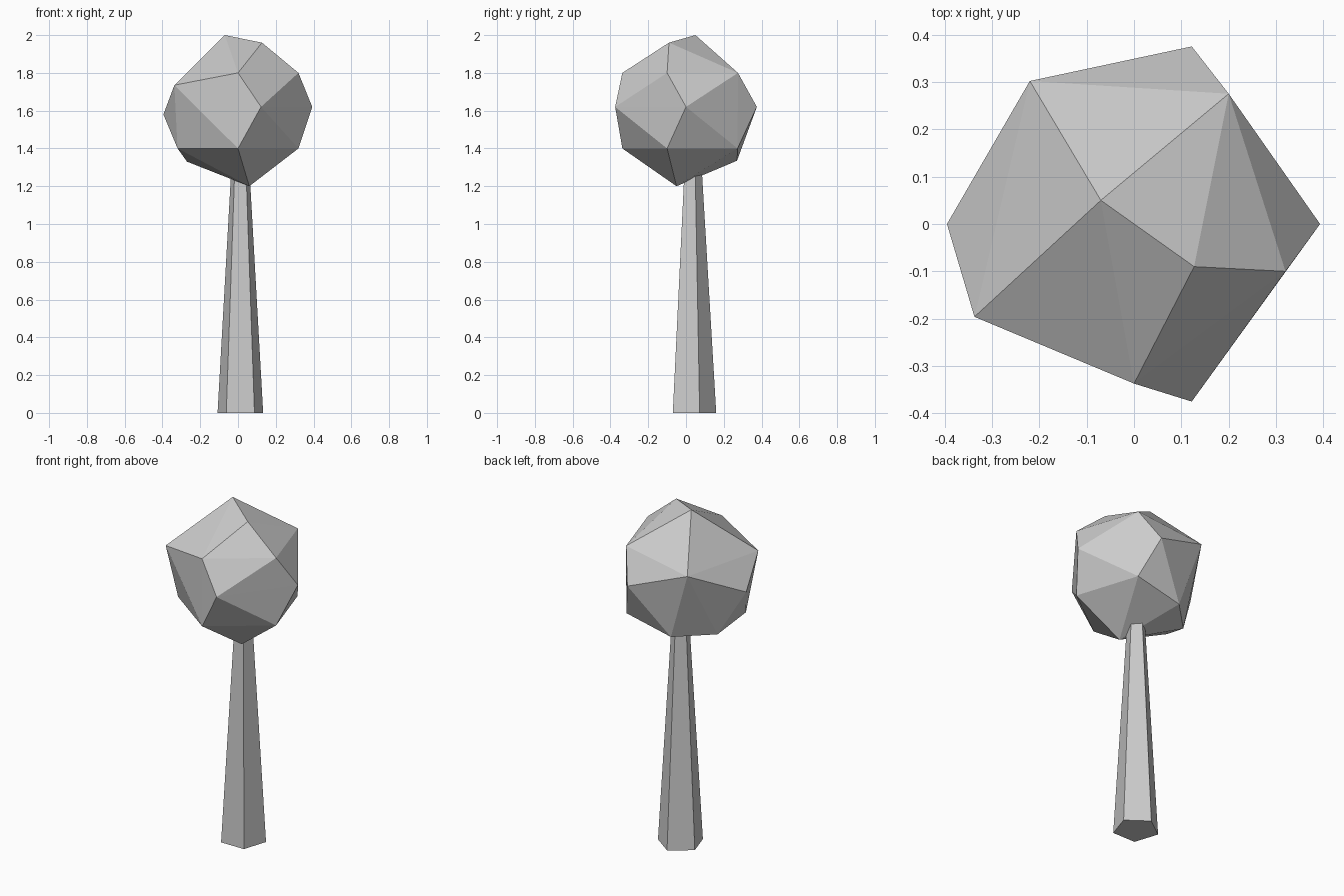
import bpy
import bmesh
from math import pi
from mathutils import Matrix

cube = bpy.data.objects.get("Cube")
if cube:
    bpy.data.objects.remove(cube, do_unlink=True)

# Single plain grey for the whole tree
grey = bpy.data.materials.new("light_grey")
grey.use_nodes = True
colour = (0.6, 0.6, 0.6, 1)
grey.diffuse_color = colour
grey.node_tree.nodes["Principled BSDF"].inputs["Base Color"].default_value = colour


def add_object(name, bm):
    bmesh.ops.recalc_face_normals(bm, faces=bm.faces)
    mesh = bpy.data.meshes.new(name)
    bm.to_mesh(mesh)
    bm.free()
    mesh.materials.append(grey)
    obj = bpy.data.objects.new(name, mesh)
    bpy.context.collection.objects.link(obj)
    return obj


# Trunk: tapered five-sided post, flat side to the front
bottom_radius, top_radius, height = 0.127, 0.044, 1.4
bm = bmesh.new()
bmesh.ops.create_cone(
    bm, cap_ends=True, segments=5,
    radius1=bottom_radius, radius2=top_radius, depth=height,
    matrix=Matrix.Translation((0.0125, 0.033, height / 2)) @ Matrix.Rotation(pi, 4, "Z"))
if max(v.co.y for v in bm.verts) < 0.15:  # point the apex to the back
    bmesh.ops.rotate(bm, verts=bm.verts, cent=(0.0125, 0.033, 0),
                     matrix=Matrix.Rotation(pi, 3, "Z"))
add_object("trunk", bm)

# Crown: faceted boulder shape, the hull of a few corners
crown_corners = [
    # top
    (-0.07, 0.05, 2.0), (0.127, -0.09, 1.96),
    # upper ring
    (0.2, 0.275, 1.8), (0.32, -0.1, 1.8), (0, -0.337, 1.8),
    (-0.22, 0.302, 1.74), (-0.337, -0.196, 1.735),
    # middle
    (0.122, -0.375, 1.62), (0.393, 0, 1.62), (0.122, 0.375, 1.62), (-0.395, 0, 1.58),
    # lower ring
    (0.2, 0.273, 1.4), (0.32, -0.1, 1.4), (0, -0.337, 1.4), (-0.32, -0.104, 1.4),
    # bottom
    (-0.09, 0.27, 1.335), (-0.27, 0.09, 1.33), (0.06, -0.05, 1.2),
]
bm = bmesh.new()
for corner in crown_corners:
    bm.verts.new(corner)
bmesh.ops.convex_hull(bm, input=bm.verts)
add_object("crown", bm)
